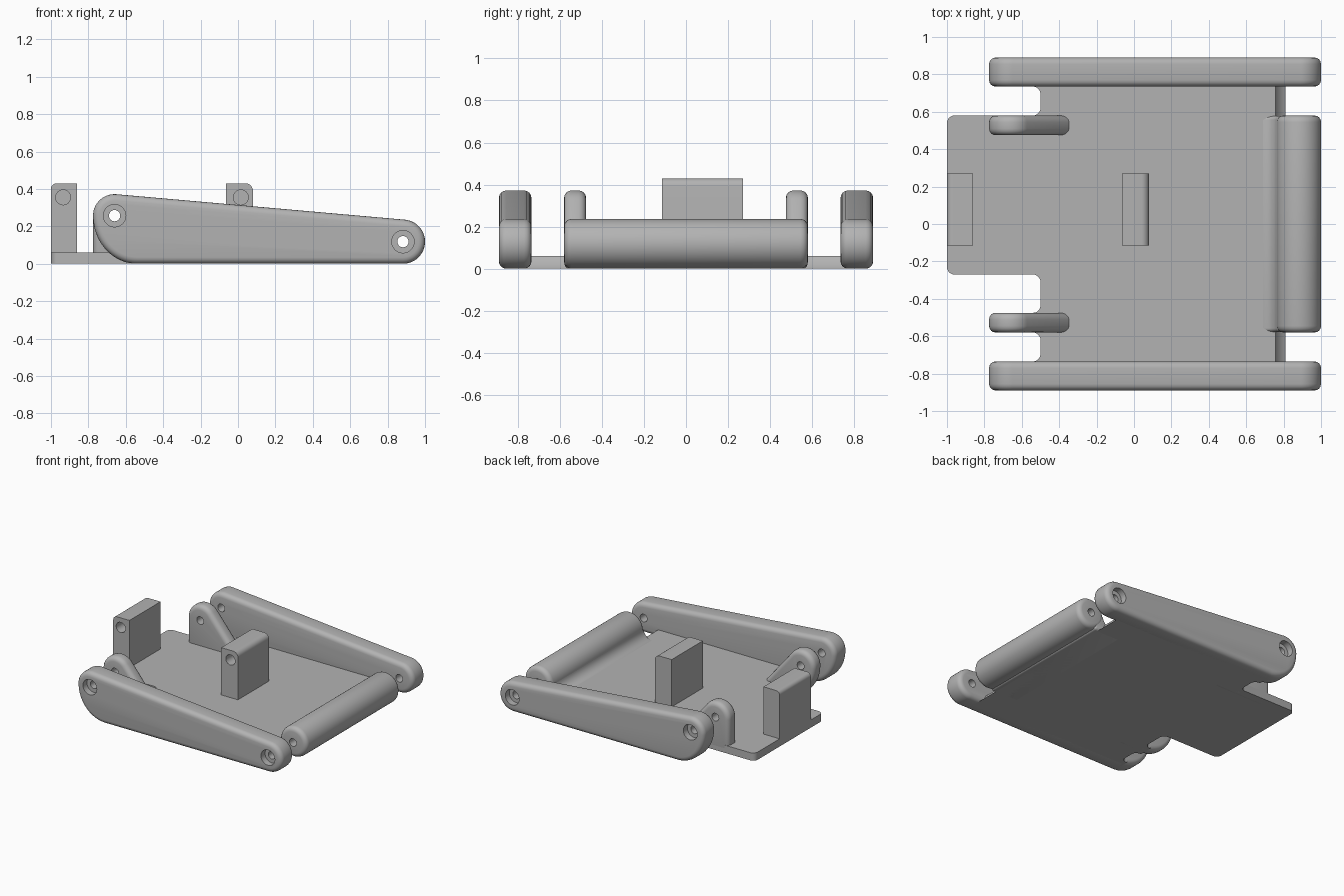
import bpy
import bmesh
from math import radians, cos, sin, hypot
from mathutils import Vector, Matrix

cube = bpy.data.objects.get("Cube")
if cube:
    bpy.data.objects.remove(cube, do_unlink=True)

grey = bpy.data.materials.new("plain grey")
grey.use_nodes = True
tone = (0.45, 0.45, 0.45, 1)
grey.diffuse_color = tone
grey.node_tree.nodes["Principled BSDF"].inputs["Base Color"].default_value = tone

FRONT_PIVOT = (0.882, 0.118)   # roller end, x and z
REAR_PIVOT = (-0.66, 0.257)    # lug end, x and z
FRONT_R, REAR_R = 0.118, 0.115
PLATE_TOP = 0.06
PIN_R = 0.03


def arc(centre, rx, start, end, steps=24, rz=None):
    """Points along a circular or elliptical arc, angles in degrees."""
    rz = rz or rx
    angles = [radians(start + (end - start) * i / steps) for i in range(steps + 1)]
    return [(centre[0] + rx * cos(a), centre[1] + rz * sin(a)) for a in angles]


def rounded(corners, steps=6):
    """Polygon outline; a third number on a corner is its fillet radius."""
    out = []
    for i, c in enumerate(corners):
        p = Vector(c[:2])
        if len(c) == 2:
            out.append(tuple(p))
            continue
        a = (Vector(corners[i - 1][:2]) - p).normalized() * c[2]
        b = (Vector(corners[(i + 1) % len(corners)][:2]) - p).normalized() * c[2]
        for k in range(steps + 1):
            t = radians(90 * k / steps)
            out.append(tuple(p + a * (1 - sin(t)) + b * (1 - cos(t))))
    return out


def activate(obj):
    bpy.ops.object.select_all(action='DESELECT')
    obj.select_set(True)
    bpy.context.view_layer.objects.active = obj


def prism(name, outline, low, high, upright=True, bevel=0):
    """Extrude an outline along y (upright) or along z (flat)."""
    def place(p, d):
        return (p[0], d, p[1]) if upright else (p[0], p[1], d)
    bm = bmesh.new()
    face = bm.faces.new([bm.verts.new(place(p, low)) for p in outline])
    new = bmesh.ops.extrude_face_region(bm, geom=[face])["geom"]
    bmesh.ops.translate(bm, vec=place((0, 0), high - low),
                        verts=[v for v in new if isinstance(v, bmesh.types.BMVert)])
    bmesh.ops.recalc_face_normals(bm, faces=bm.faces)
    mesh = bpy.data.meshes.new(name)
    bm.to_mesh(mesh)
    bm.free()
    mesh.materials.append(grey)
    obj = bpy.data.objects.new(name, mesh)
    bpy.context.collection.objects.link(obj)
    if bevel:
        mod = obj.modifiers.new("rim", 'BEVEL')
        mod.width, mod.segments = bevel, 4
        mod.limit_method, mod.angle_limit = 'ANGLE', radians(50)
        mod.use_clamp_overlap = False
        activate(obj)
        bpy.ops.object.modifier_apply(modifier=mod.name)
    return obj


def drill(obj, pivot, radius, low, high, sides=32):
    """Cut a round hole along y."""
    cutter = prism("cutter", arc(pivot, radius, 0, 360, sides)[:-1], low, high)
    cutter.hide_render = True
    mod = obj.modifiers.new("hole", 'BOOLEAN')
    mod.operation, mod.object, mod.solver = 'DIFFERENCE', cutter, 'EXACT'
    activate(obj)
    bpy.ops.object.modifier_apply(modifier=mod.name)
    bpy.data.objects.remove(cutter, do_unlink=True)


def finish(obj):
    activate(obj)
    bpy.ops.object.shade_smooth_by_angle(angle=radians(30))


# Base plate with a rear tab, filleted notches and a round clearance at the roller
plate = prism("base_plate", rounded([
    (-0.55, 0.8), (-0.55, 0.735), (-0.5, 0.735, 0.04), (-0.5, 0.58, 0.04),
    (-1, 0.58, 0.04), (-1, -0.27, 0.04), (-0.5, -0.27, 0.04),
    (-0.5, -0.475, 0.04), (-0.55, -0.475), (-0.55, -0.58), (-0.5, -0.58, 0.04),
    (-0.5, -0.735, 0.04), (-0.55, -0.735), (-0.55, -0.8), (0.85, -0.8), (0.85, 0.8),
]), 0, PLATE_TOP, upright=False)
drill(plate, FRONT_PIVOT, 0.139, -0.9, 0.9, 64)
finish(plate)

# Roller barrel across the front end
barrel = prism("roller_barrel", arc(FRONT_PIVOT, FRONT_R, 0, 360, 64)[:-1],
               -0.58, 0.58, bevel=0.035)
drill(barrel, FRONT_PIVOT, PIN_R, -0.7, 0.7)
finish(barrel)

# Concave web blending the barrel into the plate
web_r = 0.073
web = prism("roller_web",
            [(0.6, 0), (0.6, 0.055)]
            + arc((0.69, PLATE_TOP + web_r), web_r, -90, -4, 16)
            + [(0.845, 0.128), (0.845, 0)], -0.577, 0.577, bevel=0.02)
finish(web)

# Curved heel shared by the arms and the free-hanging lug
heel = arc((-0.54, REAR_PIVOT[1]), 0.235, 180, 270, 20, REAR_PIVOT[1])

# Long tapered side arms with counterbored pivot holes
tilt = 84.8
arm_outline = (arc(FRONT_PIVOT, FRONT_R, -90, tilt, 32)
               + arc(REAR_PIVOT, REAR_R, tilt, 180, 20) + heel[1:])
for side, label in ((1, "back"), (-1, "front")):
    inner, outer = 0.735 * side, 0.89 * side
    arm = prism(label + "_side_arm", arm_outline, min(inner, outer),
                max(inner, outer), bevel=0.035)
    for pivot in (FRONT_PIVOT, REAR_PIVOT):
        drill(arm, pivot, PIN_R, min(inner, outer) - 0.1, max(inner, outer) + 0.1)
        bore = sorted((outer - 0.05 * side, outer + 0.1 * side))
        drill(arm, pivot, 0.06, *bore)
    finish(arm)

# Pivot lugs: the back one stands on the tab, the front one has the curved heel
slope = [(-0.297, 0)] + arc(REAR_PIVOT, REAR_R, 40, 180, 24)
for label, foot, low, high in (("back", [(-0.775, 0)], 0.475, 0.58),
                               ("front", heel[1:], -0.58, -0.475)):
    lug = prism(label + "_pivot_lug", slope + foot, low, high, bevel=0.035)
    drill(lug, REAR_PIVOT, PIN_R, low - 0.1, high + 0.1)
    finish(lug)

# Upright blocks, each with one rounded top edge and a blind hole
top, seat = 0.43, 0.03
blocks = (
    ("rear_block", [(-1, seat), (-1, top, 0.03), (-0.86, top), (-0.86, seat)], -0.935),
    ("middle_block", [(-0.065, seat), (-0.065, top), (0.08, top, 0.04), (0.08, seat)], 0.015),
)
for name, corners, hole_x in blocks:
    block = prism(name, rounded(corners), -0.115, 0.27)
    drill(block, (hole_x, 0.355), 0.04, -0.2, 0.1)
    finish(block)
